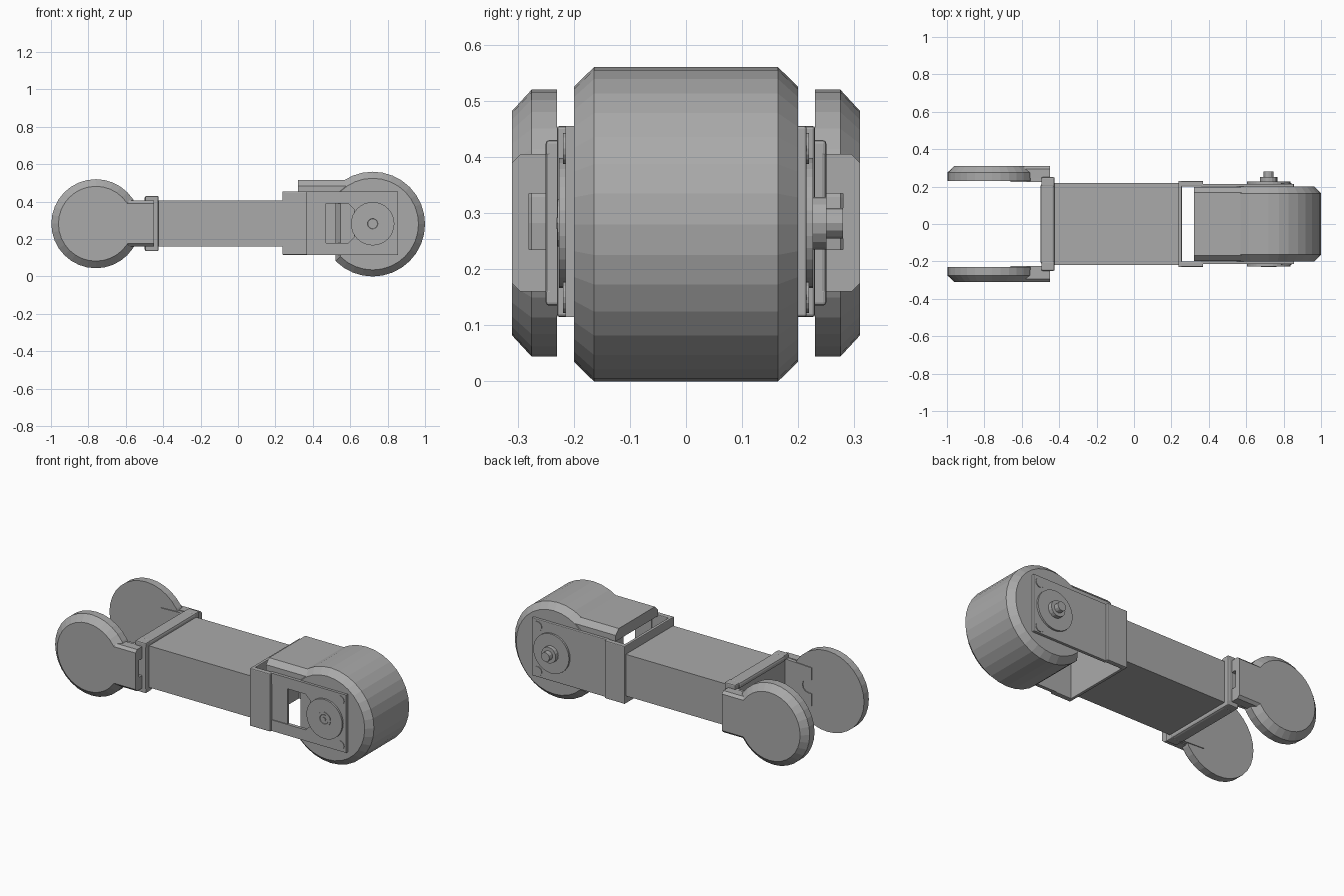
import bpy, bmesh, math

cube = bpy.data.objects.get("Cube")
if cube:
    bpy.data.objects.remove(cube, do_unlink=True)

grey = bpy.data.materials.new("plain grey")
grey.use_nodes = True
COLOR = (0.4, 0.4, 0.4, 1)
grey.diffuse_color = COLOR
grey.node_tree.nodes["Principled BSDF"].inputs["Base Color"].default_value = COLOR


def loft(name, rings, bevel=0):
    """Skin a list of equal-length point rings and cap both ends."""
    bm = bmesh.new()
    loops = [[bm.verts.new(p) for p in ring] for ring in rings]
    n = len(loops[0])
    for a, b in zip(loops, loops[1:]):
        for i in range(n):
            j = (i + 1) % n
            bm.faces.new((a[i], a[j], b[j], b[i]))
    bm.faces.new(loops[0])
    bm.faces.new(loops[-1])
    bmesh.ops.recalc_face_normals(bm, faces=bm.faces)
    mesh = bpy.data.meshes.new(name)
    bm.to_mesh(mesh)
    bm.free()
    mesh.materials.append(grey)
    obj = bpy.data.objects.new(name, mesh)
    bpy.context.collection.objects.link(obj)
    if bevel:
        mod = obj.modifiers.new("edge", "BEVEL")
        mod.width, mod.segments = bevel, 2
    return obj


def plate(name, profile, y0, y1, bevel=0):
    """Extrude an x-z profile along y."""
    return loft(name, [[(x, y, z) for x, z in profile] for y in (y0, y1)], bevel)


def bar(name, profile, x0, x1, bevel=0):
    """Extrude a y-z profile along x."""
    return loft(name, [[(x, y, z) for y, z in profile] for x in (x0, x1)], bevel)


def box(name, x, y, z, bevel=0):
    rect = [(x[0], z[0]), (x[1], z[0]), (x[1], z[1]), (x[0], z[1])]
    return plate(name, rect, y[0], y[1], bevel)


def disc(name, cx, cz, steps, start=0, sweep=360, n=32):
    """Turned part on a y axis; steps are (y, radius). Partial sweep gives a flat side."""
    count = n if sweep == 360 else n + 1
    angles = [math.radians(start + sweep * i / n) for i in range(count)]
    return loft(name, [[(cx + r * math.cos(a), y, cz + r * math.sin(a)) for a in angles]
                       for y, r in steps])


# Central beam with rolled lips at its open fork end
box("beam", (-0.49, 0.245), (-0.22, 0.22), (0.16, 0.405))
for label, z in (("upper", (0.395, 0.43)), ("lower", (0.135, 0.17))):
    box(label + "_lip", (-0.5, -0.425), (-0.215, 0.215), z, 0.012)

# Fork with a round paddle on each side
for side, s in (("left", 1), ("right", -1)):
    disc(side + "_paddle", -0.76, 0.282,
         [(s * 0.23, 0.238), (s * 0.275, 0.238), (s * 0.31, 0.2)])
    neck = [(0.245, 0.16), (0.295, 0.16), (0.31, 0.175), (0.31, 0.39), (0.295, 0.405),
            (0.245, 0.405), (0.245, 0.335), (0.28, 0.335), (0.28, 0.235), (0.245, 0.235)]
    bar(side + "_neck", [(s * y, z) for y, z in neck], -0.6, -0.45)
    notch = [(-0.64 + 0.04 * math.cos(a), 0.282 + 0.04 * math.sin(a))
             for a in [math.radians(-90 + 30 * i) for i in range(7)]]
    tab = [(-0.66, 0.242)] + notch + [(-0.66, 0.322), (-0.66, 0.395), (-0.43, 0.405),
                                      (-0.43, 0.16), (-0.66, 0.17)]
    plate(side + "_notched_tab", tab, s * 0.225, s * 0.248)
    for label, z in (("upper", (0.4, 0.43)), ("lower", (0.135, 0.165))):
        box(side + "_" + label + "_ear", (-0.495, -0.425), (s * 0.2, s * 0.25), z, 0.006)
    box(side + "_corner_strip", (-0.46, -0.425), (s * 0.21, s * 0.25), (0.14, 0.425), 0.008)

# Motor bracket: flange and two cheeks
box("bracket_flange", (0.238, 0.256), (-0.23, 0.23), (0.115, 0.455), 0.004)
for side, s in (("left", 1), ("right", -1)):
    box(side + "_bracket_collar", (0.238, 0.37), (s * 0.2, s * 0.23), (0.115, 0.455), 0.005)
box("back_cheek", (0.36, 0.855), (0.195, 0.215), (0.115, 0.455), 0.004)
window = [(0.36, 0.455), (0.855, 0.455), (0.855, 0.115), (0.36, 0.115), (0.36, 0.18),
          (0.59, 0.18), (0.62, 0.21), (0.62, 0.36), (0.59, 0.39), (0.36, 0.39)]
plate("front_cheek", window, -0.195, -0.215)
box("front_window_edge", (0.36, 0.47), (-0.195, -0.21), (0.17, 0.4))

# Roller with chamfered rims, cut flat where it faces the bracket
disc("roller", 0.72, 0.28,
     [(-0.2, 0.245), (-0.164, 0.28), (0.164, 0.28), (0.2, 0.245)], 225, 270, 24)
tongue = [(-0.197, 0.45), (0.197, 0.45), (0.197, 0.485), (0.168, 0.515),
          (-0.168, 0.515), (-0.197, 0.485)]
bar("roller_cover_tongue", tongue, 0.32, 0.62)

# Hubs, shaft and screws
for side, s in (("left", 1), ("right", -1)):
    disc(side + "_hub", 0.72, 0.282, [(s * 0.19, 0.116), (s * 0.226, 0.116)])
    for label, z in (("upper", 0.415), ("lower", 0.15)):
        disc(side + "_" + label + "_screw", 0.815, z,
             [(s * 0.2, 0.028), (s * 0.219, 0.028)], n=16)
disc("shaft", 0.72, 0.282, [(0.22, 0.047), (0.25, 0.047)], n=16)
disc("shaft_tip", 0.72, 0.282, [(0.24, 0.027), (0.28, 0.027)], n=12)

# Socket ring and recessed core on the front hub
disc("socket_ring", 0.72, 0.282, [(-0.22, 0.042), (-0.229, 0.042), (-0.229, 0.028),
                                  (-0.227, 0.026)], n=16)
disc("socket_core", 0.72, 0.282, [(-0.22, 0.012), (-0.231, 0.012)], n=6)
